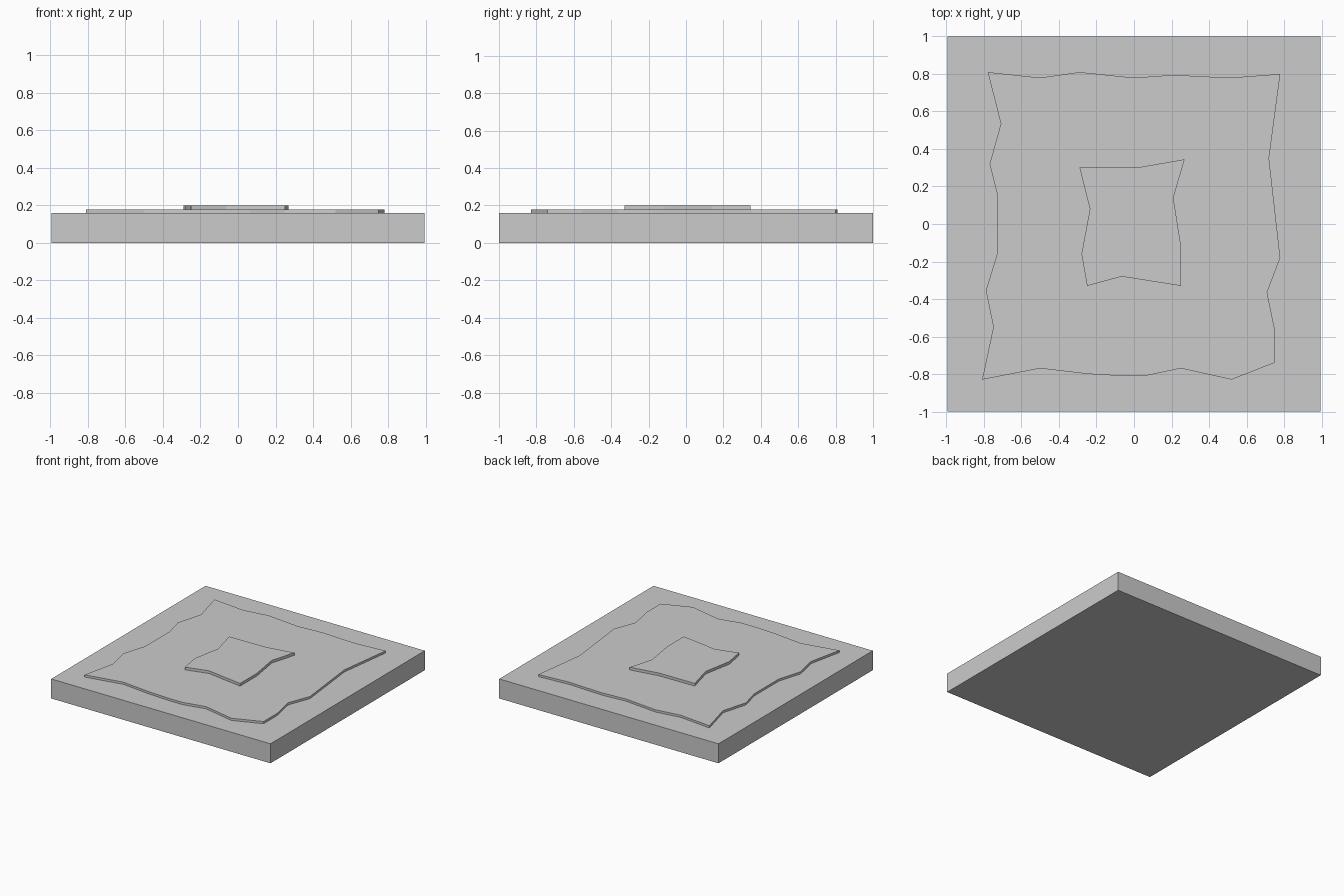
import bpy
import bmesh

if "Cube" in bpy.data.objects:
    bpy.data.objects.remove(bpy.data.objects["Cube"])


def layer(name, outline, z0, z1):
    """Extrude a flat outline from z0 up to z1."""
    bm = bmesh.new()
    base = bm.faces.new([bm.verts.new((x, y, z0)) for x, y in outline])
    result = bmesh.ops.extrude_face_region(bm, geom=[base], use_keep_orig=True)
    top = [v for v in result["geom"] if isinstance(v, bmesh.types.BMVert)]
    bmesh.ops.translate(bm, verts=top, vec=(0, 0, z1 - z0))
    bmesh.ops.recalc_face_normals(bm, faces=bm.faces)
    mesh = bpy.data.meshes.new(name)
    bm.to_mesh(mesh)
    bm.free()
    obj = bpy.data.objects.new(name, mesh)
    bpy.context.collection.objects.link(obj)
    return obj


# Square ground slab
layer("ground_slab", [(-0.995, -1), (0.995, -1), (0.995, 1), (-0.995, 1)], 0, 0.16)

# Wide ragged patch
layer("wide_patch", [
    (-0.78, 0.81), (-0.50, 0.78), (-0.29, 0.81), (0.00, 0.78), (0.21, 0.795),
    (0.51, 0.78), (0.78, 0.80), (0.72, 0.35), (0.78, -0.18), (0.71, -0.365),
    (0.75, -0.56), (0.75, -0.74), (0.52, -0.83), (0.25, -0.77), (0.06, -0.81),
    (-0.07, -0.81), (-0.245, -0.80), (-0.50, -0.77), (-0.81, -0.83),
    (-0.75, -0.55), (-0.79, -0.355), (-0.73, -0.16), (-0.73, 0.16),
    (-0.77, 0.32), (-0.71, 0.535)], 0.16, 0.178)

# Small raised patch in the middle
layer("centre_patch", [
    (-0.29, 0.30), (0.04, 0.305), (0.27, 0.345), (0.21, 0.14), (0.25, -0.115),
    (0.25, -0.33), (-0.065, -0.28), (-0.25, -0.33), (-0.28, -0.16),
    (-0.235, 0.08)], 0.178, 0.20)
